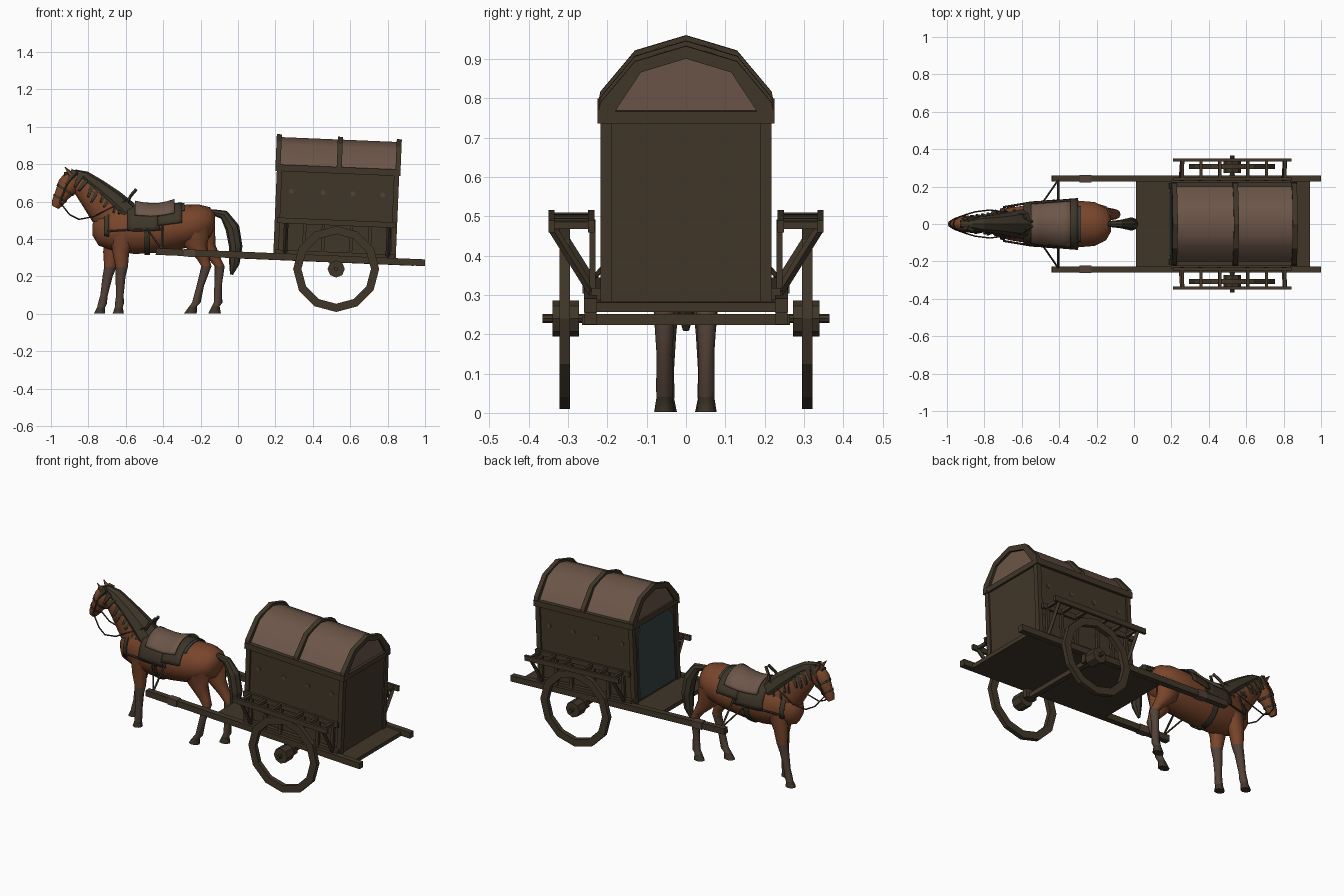
import bpy, bmesh, math, random
from mathutils import Vector, Matrix

if "Cube" in bpy.data.objects:
    bpy.data.objects.remove(bpy.data.objects["Cube"])

random.seed(4)

def material(name, rgb):
    m = bpy.data.materials.new(name)
    m.diffuse_color = (*rgb, 1)
    m.use_nodes = True
    m.node_tree.nodes["Principled BSDF"].inputs["Base Color"].default_value = m.diffuse_color
    return m

WOOD = material("dark wood", (0.052, 0.037, 0.022))
CLOTH = material("canvas", (0.150, 0.092, 0.066))
COAT = material("chestnut coat", (0.190, 0.060, 0.024))
HAIR = material("dark hair and leather", (0.046, 0.036, 0.022))
STOCKING = material("grey brown", (0.085, 0.054, 0.039))
TEAL = material("dark teal", (0.036, 0.052, 0.056))

PIVOT = Vector((0.53, 0, 0.295))
TILT = Matrix.Translation(PIVOT) @ Matrix.Rotation(math.radians(2.4), 4, 'Y') @ Matrix.Translation(-PIVOT)

def make(name, bm, mats, tilt=False, smooth=None, rule=None):
    bmesh.ops.recalc_face_normals(bm, faces=bm.faces)
    if rule:
        for f in bm.faces:
            f.material_index = rule(f.calc_center_median())
    if tilt:
        bm.transform(TILT)
    me = bpy.data.meshes.new(name)
    bm.to_mesh(me)
    bm.free()
    for m in mats:
        me.materials.append(m)
    ob = bpy.data.objects.new(name, me)
    bpy.context.collection.objects.link(ob)
    if smooth:
        bpy.ops.object.select_all(action='DESELECT')
        ob.select_set(True)
        bpy.context.view_layer.objects.active = ob
        bpy.ops.object.shade_smooth_by_angle(angle=math.radians(smooth))
    return ob

def box(bm, x0, x1, y0, y1, z0, z1):
    m = Matrix.Translation(((x0 + x1) / 2, (y0 + y1) / 2, (z0 + z1) / 2)) @ Matrix.Diagonal((x1 - x0, y1 - y0, z1 - z0, 1))
    bmesh.ops.create_cube(bm, size=1, matrix=m)

def bar(bm, p, q, r, r2=None, n=6):
    p, q = Vector(p), Vector(q)
    m = Matrix.Translation((p + q) / 2) @ (q - p).to_track_quat('Z', 'Y').to_matrix().to_4x4()
    bmesh.ops.create_cone(bm, cap_ends=True, segments=n, radius1=r, radius2=r if r2 is None else r2,
                          depth=(q - p).length, matrix=m)

def chain(bm, pts, r):
    for a, b in zip(pts, pts[1:]):
        bar(bm, a, b, r, n=5)

def skin(bm, rings, closed=True, caps=True):
    rs = [[bm.verts.new(v) for v in r] for r in rings]
    n = len(rs[0])
    for a, b in zip(rs, rs[1:]):
        for i in range(n if closed else n - 1):
            j = (i + 1) % n
            bm.faces.new((a[i], a[j], b[j], b[i]))
    if caps:
        bm.faces.new(rs[0])
        bm.faces.new(rs[-1])

def loft(bm, secs, y=0, axis=None, n=10):
    """secs: (x, z, half height, half width); rings follow the path unless axis is fixed"""
    rings = []
    for i, (x, z, h, w) in enumerate(secs):
        a, b = secs[max(i - 1, 0)], secs[min(i + 1, len(secs) - 1)]
        t = Vector(axis) if axis else Vector((b[0] - a[0], 0, b[1] - a[1])).normalized()
        nrm = t.cross(Vector((0, 1, 0)))
        rings.append([Vector((x, y, z)) + nrm * h * math.cos(k * math.tau / n) +
                      Vector((0, w * math.sin(k * math.tau / n), 0)) for k in range(n)])
    skin(bm, rings)

def prism(bm, prof, x0, x1):
    skin(bm, [[(x, y, z) for y, z in prof] for x in (x0, x1)])

def mirrored(half):
    return half + [(-y, z) for y, z in reversed(half) if y > 0]

# ---- cart bed and shafts
bm = bmesh.new()
box(bm, 0.01, 0.94, -0.23, 0.23, 0.274, 0.298)
make("cart_bed", bm, [WOOD], True)
bm, wraps = bmesh.new(), bmesh.new()
for s in (-1, 1):
    box(bm, -0.44, 1.0, s * 0.243 - 0.017, s * 0.243 + 0.017, 0.275, 0.311)
    box(wraps, -0.29, -0.23, s * 0.243 - 0.02, s * 0.243 + 0.02, 0.272, 0.314)
make("shafts", bm, [WOOD], True)
make("shaft_wraps", wraps, [STOCKING], True)

# ---- cabin walls, corner posts and rails
bm = bmesh.new()
box(bm, 0.195, 0.835, -0.208, 0.208, 0.298, 0.78)
for s in (-1, 1):
    for x in (0.188, 0.815):
        box(bm, x, x + 0.028, s * 0.203 - 0.015, s * 0.203 + 0.015, 0.298, 0.78)
    box(bm, 0.18, 0.85, s * 0.21 - 0.015, s * 0.21 + 0.015, 0.75, 0.785)
    box(bm, 0.19, 0.84, s * 0.206 - 0.01, s * 0.206 + 0.01, 0.298, 0.32)
for x in (0.182, 0.828):
    box(bm, x, x + 0.02, -0.224, 0.224, 0.75, 0.78)
make("cabin", bm, [WOOD], True)
bm = bmesh.new()
prism(bm, mirrored([(0.17, 0.31), (0.17, 0.69), (0.13, 0.745)]), 0.188, 0.196)
make("front_curtain", bm, [TEAL], True)
bm = bmesh.new()
for s in (-1, 1):
    for x in (0.27, 0.44, 0.60, 0.76):
        bar(bm, (x, s * 0.205, 0.645), (x, s * 0.212, 0.645), 0.014, n=6)
make("wall_studs", bm, [STOCKING], True)

# ---- canvas roof and its hoops
bm = bmesh.new()
prism(bm, mirrored([(0.203, 0.782), (0.122, 0.893), (0.065, 0.917), (0, 0.932)]), 0.19, 0.835)
make("canvas_roof", bm, [CLOTH], True, smooth=50)
bm = bmesh.new()
outer = mirrored([(0.222, 0.783), (0.218, 0.803), (0.13, 0.908), (0, 0.947)])
inner = mirrored([(0.180, 0.778), (0.176, 0.788), (0.115, 0.880), (0, 0.915)])
for x in (0.18, 0.507, 0.822):
    loops = [[(px, y, z) for px, prof in ((x, outer), (x + 0.027, outer), (x + 0.027, inner), (x, inner))
              for y, z in [prof[i]]] for i in range(len(outer))]
    skin(bm, loops)
make("roof_hoops", bm, [WOOD], True)

# ---- side racks
bm = bmesh.new()
for s in (-1, 1):
    for y in (0.241, 0.342):
        box(bm, 0.2, 0.835, s * y - 0.008, s * y + 0.008, 0.472, 0.502)
    for x in (0.25, 0.35, 0.45, 0.60, 0.70, 0.80):
        box(bm, x - 0.008, x + 0.008, s * 0.29 - 0.055, s * 0.29 + 0.055, 0.48, 0.498)
        box(bm, x - 0.009, x + 0.009, s * 0.238 - 0.008, s * 0.238 + 0.008, 0.30, 0.48)
    for x in (0.25, 0.80):
        bar(bm, (x, s * 0.338, 0.478), (x, s * 0.236, 0.315), 0.012, n=4)
    box(bm, 0.2, 0.835, s * 0.228 - 0.012, s * 0.228 + 0.012, 0.30, 0.33)
make("side_racks", bm, [WOOD], True)

# ---- axle and wheels
C = Vector((0.525, 0, 0.24))
bm = bmesh.new()
bar(bm, C + Vector((0, -0.365, 0)), C + Vector((0, 0.365, 0)), 0.011, n=8)
box(bm, 0.51, 0.54, -0.265, 0.265, 0.224, 0.252)
for s in (-1, 1):
    box(bm, 0.49, 0.56, s * 0.243 - 0.015, s * 0.243 + 0.015, 0.225, 0.28)
make("axle", bm, [WOOD])
for s, side in ((-1, "right"), (1, "left")):
    bm = bmesh.new()
    rings = [[C + Vector((r * math.sin(a), s * y, r * math.cos(a))) for r, y in
              ((0.230, 0.295), (0.230, 0.322), (0.186, 0.322), (0.186, 0.295))]
             for a in [k * math.tau / 12 for k in range(13)]]
    skin(bm, rings, caps=False)
    bmesh.ops.remove_doubles(bm, verts=bm.verts, dist=1e-5)
    bar(bm, C + Vector((0, s * 0.272, 0)), C + Vector((0, s * 0.34, 0)), 0.046, n=8)
    make(side + "_wheel", bm, [WOOD])

# ---- horse body, neck and head
BODY = [(-0.778, 0.45, 0.03, 0.025), (-0.745, 0.45, 0.085, 0.065), (-0.66, 0.455, 0.12, 0.09),
        (-0.55, 0.445, 0.125, 0.107), (-0.42, 0.45, 0.122, 0.118), (-0.30, 0.465, 0.118, 0.128),
        (-0.21, 0.48, 0.105, 0.12), (-0.15, 0.49, 0.08, 0.09), (-0.122, 0.50, 0.035, 0.04)]
NECK = [(-0.64, 0.49, 0.11, 0.078), (-0.71, 0.565, 0.098, 0.062), (-0.78, 0.64, 0.078, 0.048),
        (-0.845, 0.705, 0.058, 0.04), (-0.88, 0.74, 0.03, 0.025)]
HEAD = [(-0.868, 0.735, 0.03, 0.025), (-0.885, 0.715, 0.055, 0.037), (-0.91, 0.683, 0.058, 0.042),
        (-0.942, 0.635, 0.040, 0.032), (-0.965, 0.594, 0.032, 0.026), (-0.978, 0.570, 0.02, 0.018)]
bm = bmesh.new()
loft(bm, BODY, axis=(1, 0, 0), n=14)
loft(bm, NECK)
make("horse_body", bm, [COAT], smooth=60)
bm = bmesh.new()
loft(bm, HEAD)
for s in (-1, 1):
    bar(bm, (-0.893, s * 0.024, 0.745), (-0.925, s * 0.03, 0.785), 0.016, 0.002, 5)
make("horse_head", bm, [COAT], smooth=60)

# ---- legs: the two hind and two fore legs are mid stride
fore = [(0.02, 0.43, 0.07, 0.045), (0.0, 0.33, 0.045, 0.038), (0.0, 0.25, 0.033, 0.03), (-0.01, 0.20, 0.027, 0.025),
        (-0.02, 0.10, 0.02, 0.019), (-0.025, 0.055, 0.024, 0.021), (-0.03, 0.035, 0.021, 0.02), (-0.035, 0.002, 0.03, 0.027)]
hind = [(-0.03, 0.47, 0.085, 0.06), (-0.02, 0.37, 0.065, 0.045), (0.035, 0.29, 0.033, 0.032), (0.055, 0.255, 0.027, 0.027),
        (0.035, 0.15, 0.02, 0.02), (0.025, 0.06, 0.023, 0.021), (0.01, 0.04, 0.021, 0.02), (0.0, 0.002, 0.034, 0.026)]
for name, prof, x, y, swing in (("left_fore_leg", fore, -0.665, 0.05, -0.04), ("right_fore_leg", fore, -0.635, -0.05, 0.03),
                                ("left_hind_leg", hind, -0.175, 0.052, 0.05), ("right_hind_leg", hind, -0.20, -0.055, -0.055)):
    bm = bmesh.new()
    loft(bm, [(x + dx + swing * (1 - z / 0.45), z, h, w) for dx, z, h, w in prof], y, (0, 0, 1), 8)
    make(name, bm, [COAT, STOCKING, HAIR], smooth=60, rule=lambda c: 2 if c.z < 0.03 else 1 if c.z < 0.25 else 0)

# ---- tail and mane
bm = bmesh.new()
loft(bm, [(-0.14, 0.545, 0.015, 0.015), (-0.075, 0.53, 0.026, 0.022), (-0.03, 0.46, 0.038, 0.032),
          (-0.012, 0.36, 0.036, 0.036), (-0.02, 0.27, 0.028, 0.025), (-0.035, 0.21, 0.008, 0.008)], n=8)
make("tail", bm, [HAIR])
bm = bmesh.new()
crest = [(x + 0.4 * h, z + 0.43 * h, 0.62 * h, 1.02 * w) for x, z, h, w in NECK]
loft(bm, crest + [(-0.93, 0.745, 0.012, 0.02)], n=8)
for i in range(9):
    t = i / 8
    p = Vector((-0.61 - 0.26 * t, 0, 0.60 + 0.16 * t))
    for s in (-1, 1):
        w = 0.075 - 0.035 * t
        q = p + Vector((-0.02 - random.uniform(0, 0.03), s * w, -0.06 - random.uniform(0, 0.04) * (1.2 - t)))
        bar(bm, p + Vector((0, s * 0.02, 0)), q, 0.026, 0.006, 4)
make("mane", bm, [HAIR])

# ---- saddle and straps wrapped round the barrel
def body_at(x):
    for a, b in zip(BODY, BODY[1:]):
        if a[0] <= x <= b[0]:
            t = (x - a[0]) / (b[0] - a[0])
            return [a[k] + (b[k] - a[k]) * t for k in (1, 2, 3)]

def wrap(name, x0, x1, degrees, off, mat, flare=0.0):
    bm = bmesh.new()
    rings = []
    for i in range(6):
        t = i / 5
        x = x0 + (x1 - x0) * t
        z, h, w = body_at(x)
        o = off + flare * (2 * t - 1) ** 2
        angs = [math.radians(degrees) * (k / 8 - 1) for k in range(17)]
        rings.append([(x, (w + off) * math.sin(a), z + (h + o) * math.cos(a)) for a in angs])
    skin(bm, rings, closed=False, caps=False)
    ob = make(name, bm, [mat], smooth=40)
    sol = ob.modifiers.new("thickness", 'SOLIDIFY')
    sol.thickness, sol.offset = 0.006, 0

wrap("saddle_pad", -0.43, -0.30, 80, 0.010, HAIR)
wrap("saddle_blanket", -0.32, -0.285, 45, 0.006, TEAL)
wrap("saddle_seat", -0.55, -0.34, 58, 0.018, CLOTH, 0.014)
wrap("saddle_flap", -0.59, -0.42, 92, 0.010, HAIR)
wrap("girth", -0.50, -0.47, 180, 0.006, HAIR)
wrap("breast_strap", -0.715, -0.69, 110, 0.006, HAIR)
bm = bmesh.new()
for s in (-1, 1):
    chain(bm, [(-0.60, s * 0.05, 0.58), (-0.575, s * 0.03, 0.63), (-0.545, s * 0.012, 0.665)], 0.009)
make("saddle_horn", bm, [HAIR])

# ---- bridle, reins and traces
bm = bmesh.new()
for i, j in ((2, 3), (3, 4)):
    a, b = HEAD[i], HEAD[j]
    loft(bm, [tuple(a[k] + (b[k] - a[k]) * t + (0.003 if k > 1 else 0) for k in range(4)) for t in (0.3, 0.55)])
for s in (-1, 1):
    chain(bm, [(-0.955, s * 0.03, 0.60), (-0.90, s * 0.05, 0.53), (-0.85, s * 0.065, 0.505),
               (-0.77, s * 0.075, 0.52), (-0.59, s * 0.05, 0.61)], 0.004)
    chain(bm, [(-0.95, s * 0.03, 0.605), (-0.915, s * 0.043, 0.69), (-0.88, s * 0.03, 0.75)], 0.005)
    chain(bm, [(-0.40, s * 0.243, 0.335), (-0.49, s * 0.112, 0.46), (-0.55, s * 0.085, 0.54)], 0.005)
    chain(bm, [(-0.405, s * 0.243, 0.335), (-0.405, s * 0.12, 0.47), (-0.40, s * 0.10, 0.54)], 0.006)
    chain(bm, [(-0.70, s * 0.09, 0.44), (-0.55, s * 0.115, 0.45), (-0.40, s * 0.125, 0.45)], 0.006)
make("bridle_reins_and_traces", bm, [HAIR])
